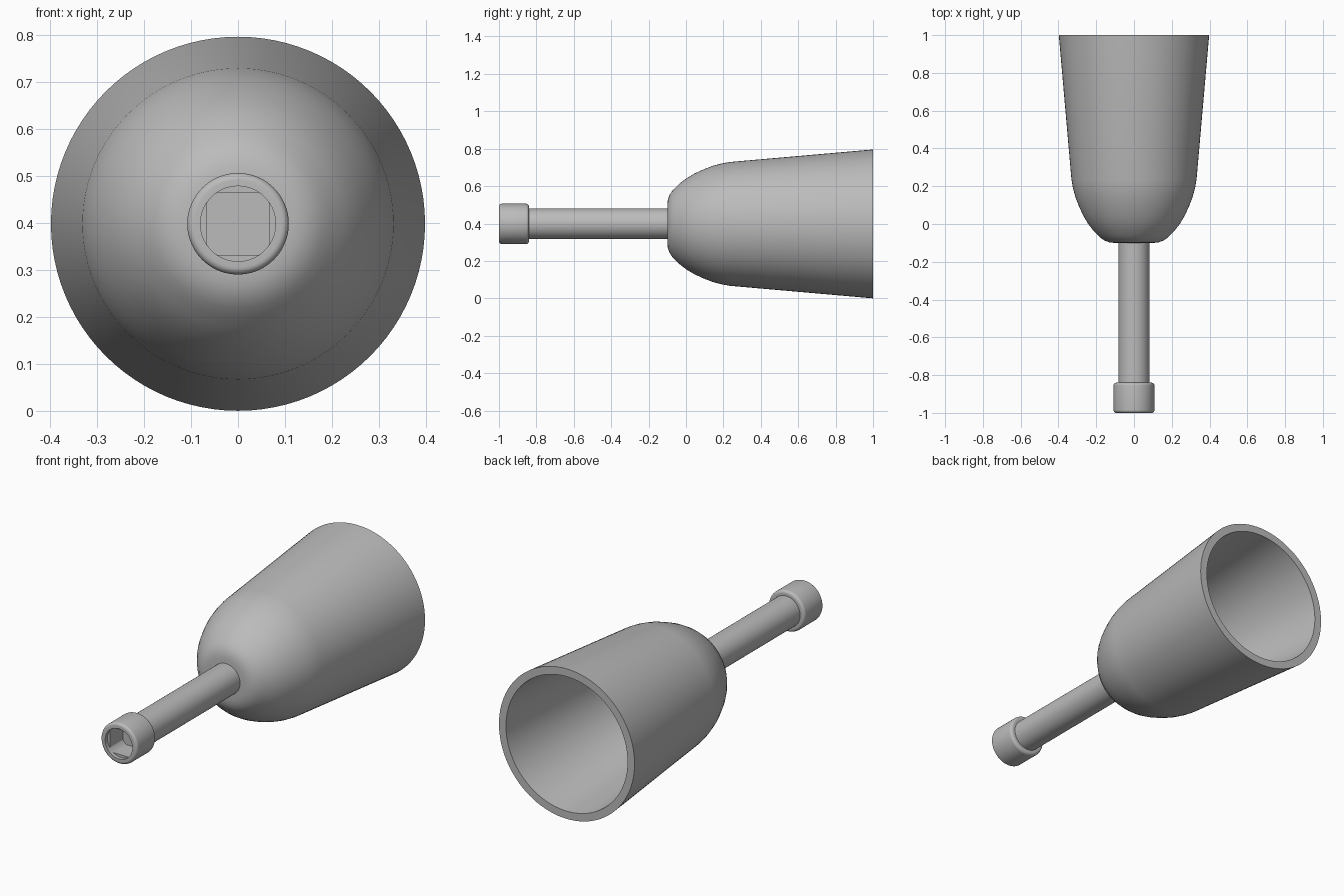
import bpy, bmesh, math

cube = bpy.data.objects.get("Cube")
if cube:
    bpy.data.objects.remove(cube)

AXIS_Z = 0.398
SEGMENTS = 96

grey = bpy.data.materials.new("satin grey")
grey.use_nodes = True
grey.diffuse_color = (0.5, 0.5, 0.5, 1)
grey.node_tree.nodes["Principled BSDF"].inputs["Base Color"].default_value = (0.5, 0.5, 0.5, 1)


def clipped_square(angle, half=0.0661, limit=0.08):
    """Radius of a square hole whose corners are cut by a circle."""
    return min(limit, half / max(abs(math.cos(angle)), abs(math.sin(angle))))


def lathe(name, profile):
    """Turn (radius, y) points about the long axis; a radius may be a function of angle."""
    bm = bmesh.new()
    rings = []
    for radius, y in profile:
        ring = []
        for i in range(SEGMENTS):
            a = 2 * math.pi * i / SEGMENTS
            r = radius(a) if callable(radius) else radius
            ring.append(bm.verts.new((r * math.cos(a), y, AXIS_Z + r * math.sin(a))))
        rings.append(ring)
    for low, high in zip(rings, rings[1:]):
        for i in range(SEGMENTS):
            j = (i + 1) % SEGMENTS
            bm.faces.new((low[i], low[j], high[j], high[i]))
    bm.faces.new(rings[0])
    bm.faces.new(rings[-1])
    bmesh.ops.remove_doubles(bm, verts=bm.verts, dist=0.0001)
    bmesh.ops.recalc_face_normals(bm, faces=bm.faces)
    mesh = bpy.data.meshes.new(name)
    bm.to_mesh(mesh)
    bm.free()
    mesh.materials.append(grey)
    obj = bpy.data.objects.new(name, mesh)
    bpy.context.collection.objects.link(obj)
    bpy.ops.object.select_all(action="DESELECT")
    obj.select_set(True)
    bpy.context.view_layer.objects.active = obj
    bpy.ops.object.shade_smooth_by_angle(angle=math.radians(30))
    return obj


def fillet(r, y, size, start, steps=6):
    """Quarter round centred on (r, y), from the start angle in degrees."""
    angles = [math.radians(start + 90 * k / steps) for k in range(steps + 1)]
    return [(r + size * math.cos(a), y + size * math.sin(a)) for a in angles]


# Drive collar with a square socket, rounded on both outer edges
lathe("socket_collar",
      [(clipped_square, -0.87), (clipped_square, -0.98), (0.08, -0.98), (0.08, -1.0)]
      + fillet(0.093, -0.985, 0.015, -90)
      + fillet(0.093, -0.855, 0.015, 0)
      + [(0.08, -0.84)])

# Round shaft
lathe("shaft", [(0.082, -0.845), (0.082, -0.09)])

# Hollow cup: rounded shoulder, gently flaring wall, open at the back
outer = [(0.04, -0.1), (0.105, -0.1), (0.13, -0.097), (0.155, -0.088), (0.18, -0.071),
         (0.2, -0.05), (0.22, -0.029), (0.245, 0.004), (0.27, 0.047), (0.292, 0.095),
         (0.31, 0.142), (0.323, 0.19), (0.331, 0.235), (0.398, 1.0)]
inner = [(0.357, 1.0), (0.291, 0.235), (0.284, 0.195), (0.272, 0.152), (0.255, 0.11),
         (0.235, 0.067), (0.21, 0.027), (0.185, -0.005), (0.165, -0.027),
         (0.14, -0.047), (0.11, -0.058), (0.04, -0.06)]
lathe("cup", outer + inner)
